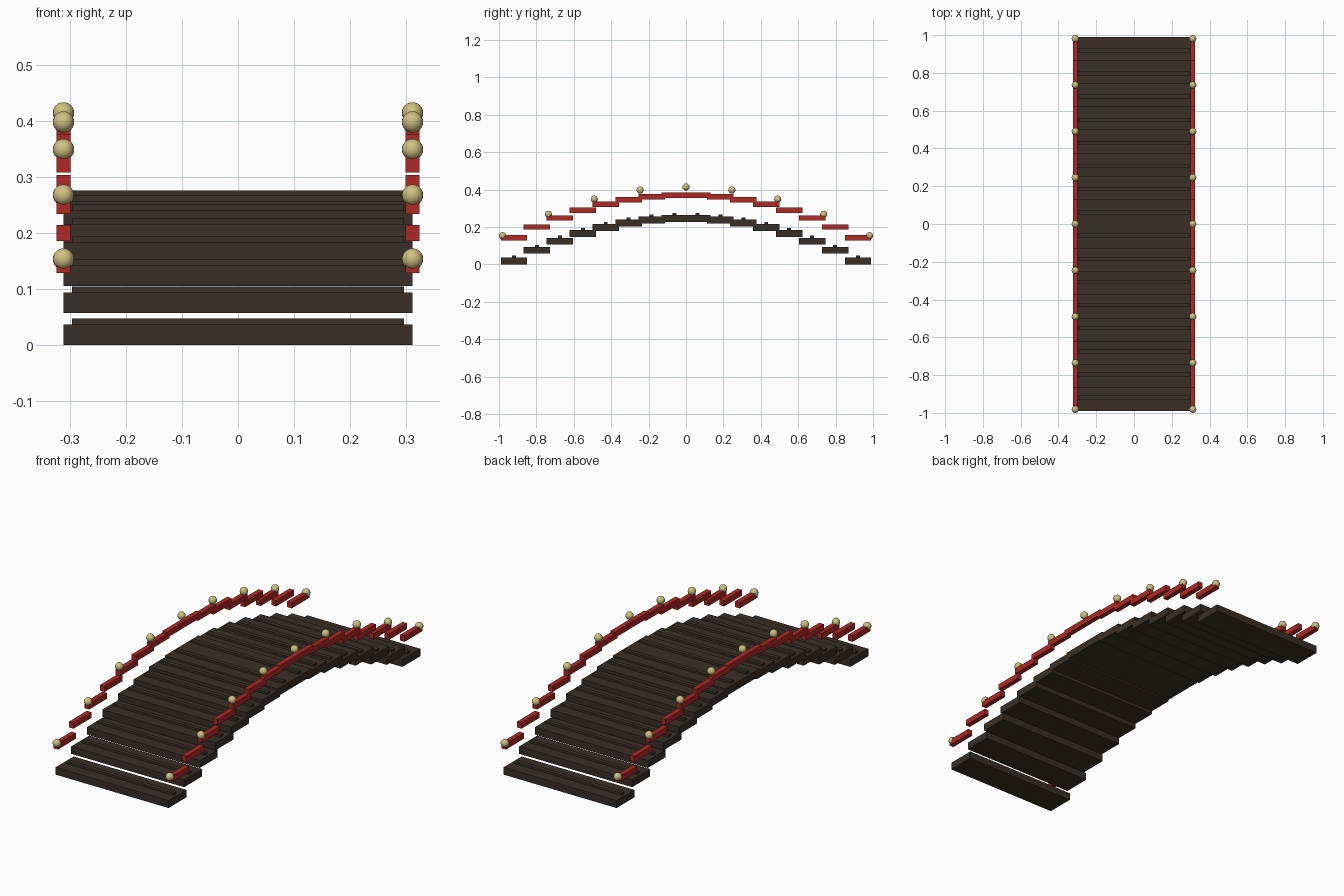
import bpy

if "Cube" in bpy.data.objects:
    bpy.data.objects.remove(bpy.data.objects["Cube"])

HALF = 0.981           # half span of the arch
N = 16                 # planks along the span
STEP = 2 * HALF / N
RISE = 0.2605
SIDE = 0.311           # rail offset in x


def material(name, rgb):
    m = bpy.data.materials.new(name)
    m.diffuse_color = (*rgb, 1)
    m.use_nodes = True
    m.node_tree.nodes["Principled BSDF"].inputs["Base Color"].default_value = m.diffuse_color
    return m


wood = material("dark wood", (0.042, 0.029, 0.019))
red = material("red lacquer", (0.43, 0.023, 0.018))
gold = material("pale gold", (0.62, 0.53, 0.22))


def drop(y):
    return RISE * (y / HALF) ** 2


def box(name, centre, size, mat):
    bpy.ops.mesh.primitive_cube_add(size=1, location=centre)
    o = bpy.context.object
    o.name = name
    o.scale = size
    bpy.ops.object.transform_apply(location=False, rotation=False, scale=True)
    o.data.materials.append(mat)


# stepped deck planks, cleats and handrail segments
for i in range(N):
    y = (i - (N - 1) / 2) * STEP
    d = drop(y)
    box(f"plank_{i}", (0, y, 0.2473 - d), (2 * SIDE, STEP * 1.15, 0.0366), wood)
    box(f"cleat_{i}", (0, y, 0.2665 - d), (0.592, 0.021, 0.02), wood)
    for s in (-1, 1):
        box(f"rail_{i}_{'left' if s < 0 else 'right'}",
            (s * SIDE, y, 0.3715 - d), (0.025, STEP * 1.15, 0.0285), red)

# round finials on every second joint
for i in range(0, N + 1, 2):
    y = -HALF + i * STEP
    for s in (-1, 1):
        bpy.ops.mesh.primitive_uv_sphere_add(
            segments=20, ring_count=12, radius=0.019,
            location=(s * SIDE, y, 0.414 - drop(y)))
        o = bpy.context.object
        o.name = f"finial_{i}_{'left' if s < 0 else 'right'}"
        o.data.materials.append(gold)
        bpy.ops.object.shade_smooth()
